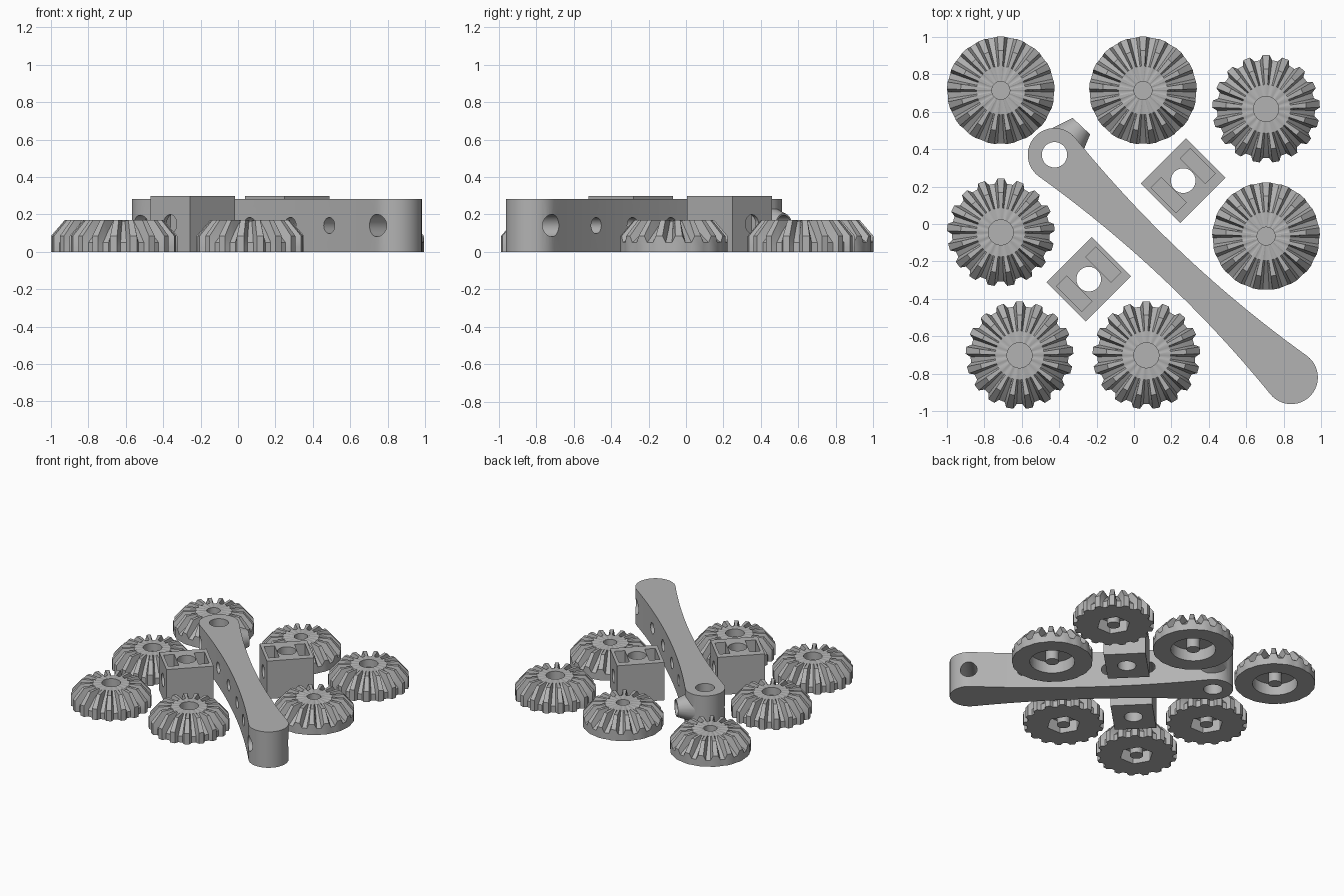
import bpy, bmesh
from math import cos, sin, pi, radians, sqrt, atan2, acos
from mathutils import Vector, Matrix

if "Cube" in bpy.data.objects:
    bpy.data.objects.remove(bpy.data.objects["Cube"])

grey = bpy.data.materials.new("plain grey")
grey.use_nodes = True
GREY = (0.45, 0.45, 0.45, 1)
grey.diffuse_color = GREY
grey.node_tree.nodes["Principled BSDF"].inputs["Base Color"].default_value = GREY


def make(name, bm, matrix=Matrix()):
    bmesh.ops.recalc_face_normals(bm, faces=bm.faces)
    mesh = bpy.data.meshes.new(name)
    bm.to_mesh(mesh)
    bm.free()
    ob = bpy.data.objects.new(name, mesh)
    ob.matrix_world = matrix
    mesh.materials.append(grey)
    bpy.context.collection.objects.link(ob)
    return ob


def select(ob):
    bpy.ops.object.select_all(action='DESELECT')
    ob.select_set(True)
    bpy.context.view_layer.objects.active = ob


def smooth(ob):
    select(ob)
    bpy.ops.object.shade_smooth_by_angle(angle=radians(25))


def boolean(ob, tool, operation='DIFFERENCE'):
    bpy.context.view_layer.update()
    mod = ob.modifiers.new("cut", 'BOOLEAN')
    mod.operation, mod.solver, mod.object = operation, 'EXACT', tool
    select(ob)
    bpy.ops.object.modifier_apply(modifier=mod.name)
    bpy.data.objects.remove(tool)


def cylinder(frame, at, axis, r1, depth, r2=None):
    bm = bmesh.new()
    bmesh.ops.create_cone(bm, cap_ends=True, segments=40, radius1=r1,
                          radius2=r1 if r2 is None else r2, depth=depth)
    turn = Vector(axis).to_track_quat('Z', 'Y').to_matrix().to_4x4()
    return make("tool", bm, frame @ Matrix.Translation(at) @ turn)


def box(name, frame, at, size):
    bm = bmesh.new()
    bmesh.ops.create_cube(bm, size=1)
    bmesh.ops.scale(bm, vec=size, verts=bm.verts)
    return make(name, bm, frame @ Matrix.Translation(at))


# Bevel gears: concentric rings of points, alternating tooth root and tip
TEETH = 17


def gear(name, x, y, wide_base, phase):
    pitch = 2 * pi / TEETH
    angles = [(k * pitch + d + phase, tip) for k in range(TEETH)
              for d, tip in ((-0.125, 0), (-0.065, 1), (0.065, 1), (0.125, 0))]
    rim = 0.285 if wide_base else 0.262
    hole = 0.048 if wide_base else 0.067

    def recess(a):
        if wide_base:
            return 0.16
        return 0.105 / cos((a - phase + pi / 6) % (pi / 3) - pi / 6)

    # (root radius, root z, tip radius, tip z) from the top hole to the underside
    rows = [(hole, 0.11, hole, 0.11), (hole, 0.17, hole, 0.17),
            (0.13, 0.165, 0.13, 0.17), (0.2, 0.11, 0.215, 0.17),
            (rim, 0.05, 0.288, 0.085), (rim, 0.025, 0.288, 0.025),
            (rim, 0, 0.288, 0)]
    under = [(None, 0), (None, 0.09), (0.047, 0.09), (0.047, 0)]
    bm = bmesh.new()
    rings = [[bm.verts.new((row[2 * t] * cos(a), row[2 * t] * sin(a), row[2 * t + 1]))
              for a, t in angles] for row in rows]
    for r, z in under:
        ring = []
        for a, t in angles:
            q = r or recess(a)
            ring.append(bm.verts.new((q * cos(a), q * sin(a), z)))
        rings.append(ring)
    n = len(angles)
    for lower, upper in zip(rings, rings[1:]):
        for i in range(n):
            j = (i + 1) % n
            bm.faces.new((lower[i], lower[j], upper[j], upper[i]))
    bm.faces.new(rings[0])
    bm.faces.new(rings[-1])
    smooth(make(name, bm, Matrix.Translation((x, y, 0))))


for i, (x, y) in enumerate([(-0.712, 0.714), (0.048, 0.714), (0.706, -0.065)]):
    gear("round_socket_gear_%d" % (i + 1), x, y, True, pi / 2)
for i, (x, y) in enumerate([(0.706, 0.615), (-0.712, -0.045), (-0.612, -0.702), (0.066, -0.702)]):
    gear("hex_socket_gear_%d" % (i + 1), x, y, False, pi / 2)

# Crank arm, laid out along its local x axis from the pivot end
start, end = Vector((-0.425, 0.37, 0)), Vector((0.84, -0.82, 0))
length = (end - start).length
slant = atan2(end.y - start.y, end.x - start.x)
frame = Matrix.Translation(start) @ Matrix.Rotation(slant, 4, 'Z')
R, WAIST, H = 0.143, 0.085, 0.282
big = ((length / 2) ** 2 + WAIST ** 2 - R ** 2) / (2 * (R - WAIST))
tilt = atan2(big + WAIST, length / 2)
half = pi / 2 - tilt
outline = []
for k in range(25):
    a = tilt + (2 * pi - 2 * tilt) * k / 24
    outline.append((R * cos(a), R * sin(a)))
for k in range(1, 24):
    a = half * (2 * k / 24 - 1)
    outline.append((length / 2 + big * sin(a), big * cos(a) - big - WAIST))
outline += [(length - px, -py) for px, py in outline]
bm = bmesh.new()
base = bm.faces.new([bm.verts.new((px, py, 0)) for px, py in outline])
top = bmesh.ops.extrude_face_region(bm, geom=[base])
bmesh.ops.translate(bm, vec=(0, 0, H),
                    verts=[v for v in top["geom"] if isinstance(v, bmesh.types.BMVert)])
arm = make("crank_arm", bm, frame)

# Tapered side boss on the pivot end
boolean(arm, cylinder(frame, (0, 0.125, H / 2), (0, 1, 0), 0.128, 0.17, 0.064), 'UNION')

# Pivot hole and the row of cross holes
boolean(arm, cylinder(frame, (0, 0, H / 2), (0, 0, 1), 0.068, 1))
for t, r in ((0, 0.055), (0.45, 0.043), (0.75, 0.043), (1.05, 0.043),
             (1.35, 0.043), (length, 0.06)):
    boolean(arm, cylinder(frame, (t, 0, H / 2), (0, 1, 0), r, 1))
smooth(arm)

# Two bearing blocks with a shaft hole, a cross hole and two nut pockets
for i, (x, y) in enumerate([(-0.242, -0.295), (0.263, 0.232)]):
    frame = Matrix.Translation((x, y, 0)) @ Matrix.Rotation(-pi / 4, 4, 'Z')
    block = box("bearing_block_%d" % (i + 1), frame, (0, 0, 0.149), (0.298, 0.342, 0.298))
    boolean(block, cylinder(frame, (0, 0, 0.15), (0, 0, 1), 0.066, 1))
    boolean(block, cylinder(frame, (0, 0, 0.149), (0, 1, 0), 0.05, 1))
    for side in (-1, 1):
        boolean(block, box("tool", frame, (0, side * 0.11, 0.25), (0.19, 0.076, 0.36)))
    smooth(block)
